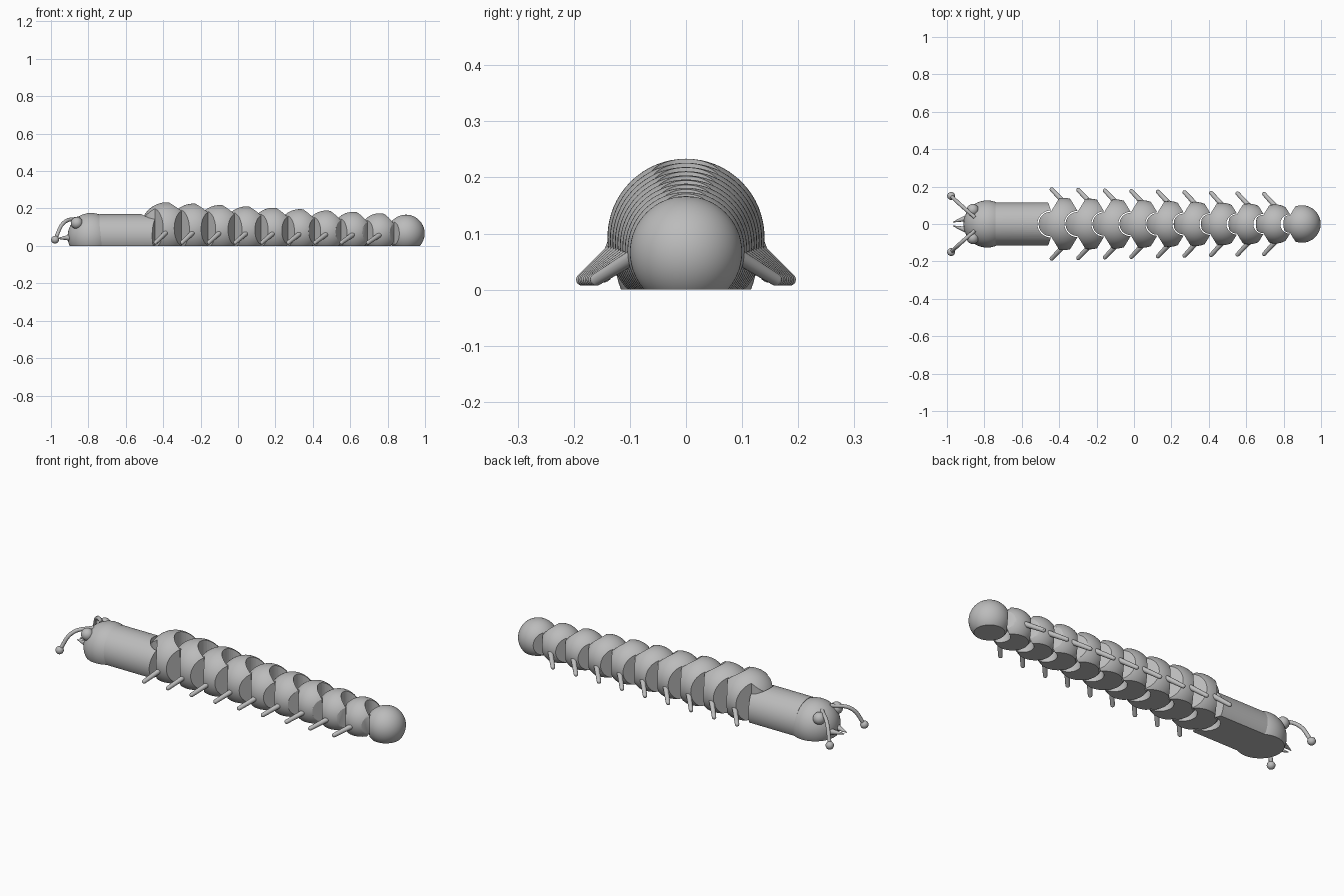
import bpy, math
from mathutils import Vector

old = bpy.data.objects.get("Cube")
if old:
    bpy.data.objects.remove(old)

mat = bpy.data.materials.new("plain_grey")
mat.use_nodes = True
GREY = (0.5, 0.5, 0.5, 1)
mat.diffuse_color = GREY
mat.node_tree.nodes["Principled BSDF"].inputs["Base Color"].default_value = GREY


def finish(name):
    ob = bpy.context.object
    ob.name = name
    ob.data.materials.clear()
    ob.data.materials.append(mat)
    bpy.ops.object.shade_smooth_by_angle(angle=math.radians(30))
    return ob


def ball(name, loc, r, seg=48):
    bpy.ops.mesh.primitive_uv_sphere_add(segments=seg, ring_count=seg // 2, radius=r, location=loc)
    return finish(name)


def rod(name, a, b, r1, r2, caps=True):
    a, b = Vector(a), Vector(b)
    bpy.ops.mesh.primitive_cone_add(vertices=20, radius1=r1, radius2=r2, depth=(b - a).length,
                                    location=(a + b) / 2)
    bpy.context.object.rotation_euler = (b - a).to_track_quat("Z", "Y").to_euler()
    return finish(name)


def trim(ob, outline):
    """Keep only what lies above the ground and inside a plan outline."""
    n = len(outline)
    verts = [(x, y, z) for z in (0, 0.4) for x, y in outline]
    faces = [list(range(n))[::-1], list(range(n, 2 * n))]
    faces += [(i, (i + 1) % n, (i + 1) % n + n, i + n) for i in range(n)]
    me = bpy.data.meshes.new("cutter")
    me.from_pydata(verts, [], faces)
    cutter = bpy.data.objects.new("cutter", me)
    bpy.context.collection.objects.link(cutter)
    mod = ob.modifiers.new("trim", "BOOLEAN")
    mod.operation, mod.solver, mod.object = "INTERSECT", "EXACT", cutter
    bpy.context.view_layer.objects.active = ob
    bpy.ops.object.modifier_apply(modifier="trim")
    bpy.data.objects.remove(cutter)
    bpy.ops.object.shade_smooth_by_angle(angle=math.radians(30))


def arc(x, r, n=20):
    """Half circle bulging towards -x, from +y to -y."""
    return [(x - r * math.sin(math.pi * i / n), r * math.cos(math.pi * i / n)) for i in range(n + 1)]


COUNT, PITCH, SLOPE = 9, 0.142, 0.57
centre = [-0.38 + PITCH * i for i in range(COUNT + 1)]
radius = [0.14 - 0.04 * i / COUNT for i in range(COUNT + 1)]
hinge = [c - 0.064 for c in centre]
tongue = [0.47 * r for r in radius]


def left_side(i, w):
    """Hinge tongue with slanted shoulders, running from +y to -y."""
    x = hinge[i] + 0.003 + SLOPE * (w - tongue[i])
    return [(x, w)] + arc(hinge[i], tongue[i]) + [(x, -w)]


def right_side(i, w, slope=SLOPE):
    """Hinge slot with slanted shoulders, running from -y to +y."""
    s = tongue[i] * 1.1
    x = hinge[i] - 0.003 - slope * (w - s)
    return [(x, -w)] + arc(hinge[i], s)[::-1] + [(x, w)]


# Body segments with legs
for i in range(COUNT):
    r, c = radius[i], centre[i]
    seg = ball(f"body_segment_{i + 1}", (c, 0, r * 2 / 3), r, 64)
    w = r + 0.01
    trim(seg, left_side(i, w) + right_side(i + 1, w))
    for side, s in (("left", 1), ("right", -1)):
        tip = 0.185 - 0.7 * (0.14 - r)
        foot = (c - 0.06, s * tip, 0.018)
        rod(f"leg_{side}_{i + 1}", (c + 0.01, s * r * 0.8, r * 0.62), foot, 0.014, 0.011)
        ball(f"foot_{side}_{i + 1}", foot, 0.011, 16)

# Tail
tail = ball("tail", (centre[-1], 0, radius[-1] * 2 / 3), radius[-1], 64)
trim(tail, left_side(COUNT, 0.11) + [(1.1, -0.11), (1.1, 0.11)])

# Neck
bpy.ops.mesh.primitive_cylinder_add(vertices=64, radius=0.115, depth=0.4, location=(-0.58, 0, 0.055),
                                    rotation=(0, math.pi / 2, 0))
neck = finish("neck")
trim(neck, [(-0.74, 0.13), (-0.74, -0.13)] + right_side(0, 0.13, 0.3))

# Head
head = ball("head", (-0.785, 0, 0.05), 0.126, 64)
trim(head, [(-1, -0.2), (-0.715, -0.2), (-0.715, 0.2), (-1, 0.2)])

# Eyes, feelers and jaws
for side, s in (("left", 1), ("right", -1)):
    ball(f"eye_{side}", (-0.862, s * 0.075, 0.122), 0.032, 32)
    curve = bpy.data.curves.new(f"feeler_{side}", "CURVE")
    curve.dimensions, curve.bevel_depth = "3D", 0.010
    curve.bevel_resolution, curve.use_fill_caps = 3, True
    path = curve.splines.new("BEZIER")
    path.bezier_points.add(2)
    points = [(-0.85, 0.035, 0.148), (-0.93, 0.105, 0.125), (-0.978, 0.15, 0.035)]
    for p, (x, y, z) in zip(path.bezier_points, points):
        p.co = (x, s * y, z)
        p.handle_left_type = p.handle_right_type = "AUTO"
    curve.materials.append(mat)
    bpy.context.collection.objects.link(bpy.data.objects.new(f"feeler_{side}", curve))
    ball(f"feeler_tip_{side}", (-0.978, s * 0.15, 0.033), 0.021, 24)
    rod(f"jaw_{side}", (-0.88, s * 0.036, 0.045), (-0.968, s * 0.01, 0.04), 0.02, 0.002)
